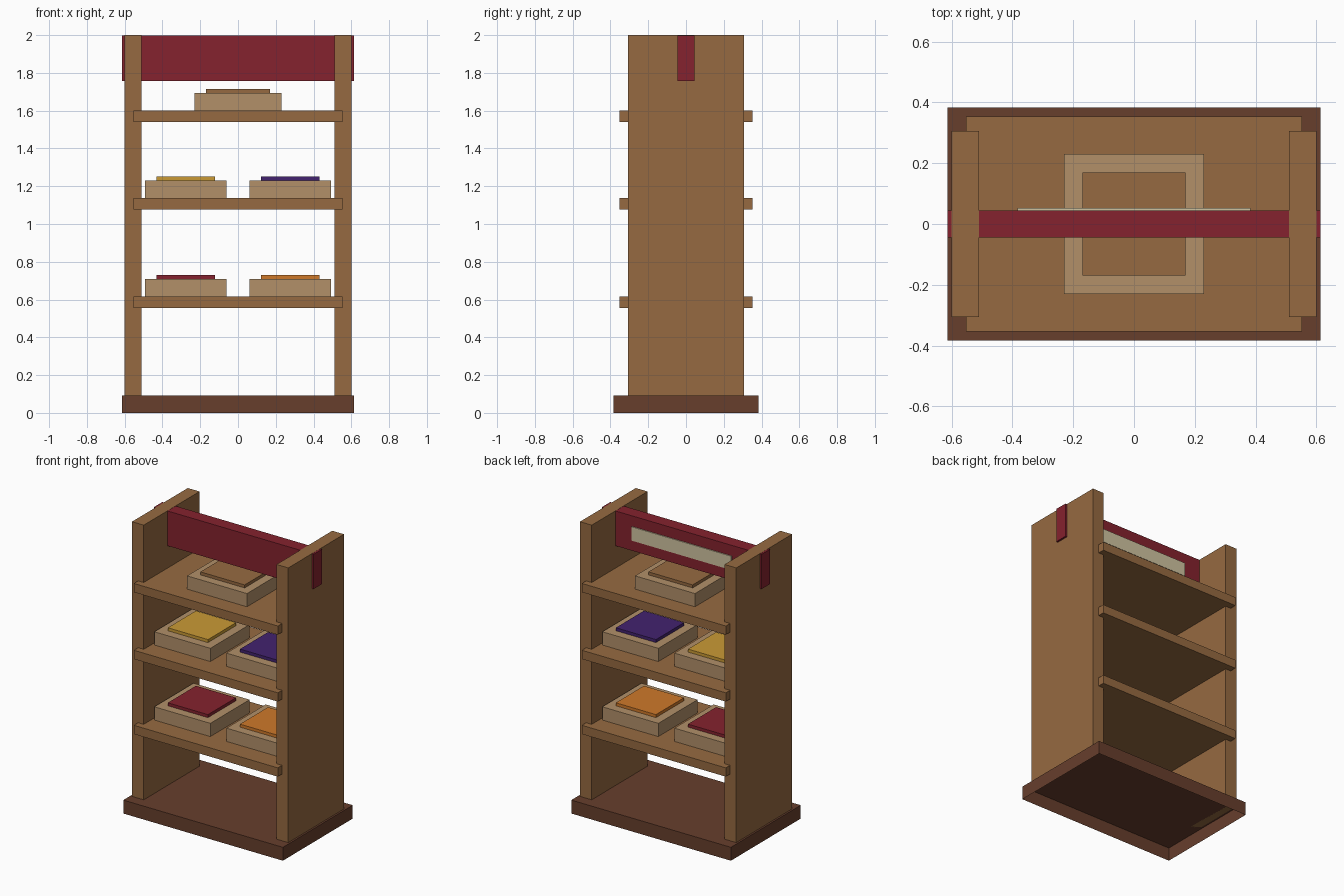
import bpy, bmesh

cube = bpy.data.objects.get("Cube")
if cube:
    bpy.data.objects.remove(cube, do_unlink=True)


def material(name, r, g, b):
    """Flat material from 0-255 display values, stored as linear."""
    lin = [((c / 255 + 0.055) / 1.055) ** 2.4 for c in (r, g, b)] + [1.0]
    m = bpy.data.materials.new(name)
    m.use_nodes = True
    m.diffuse_color = lin
    m.node_tree.nodes["Principled BSDF"].inputs["Base Color"].default_value = lin
    return m


WOOD = material("warm wood", 150, 106, 65)
DARK = material("dark wood", 103, 62, 44)
RED = material("deep red", 133, 34, 46)
TRAY = material("pale wood", 178, 144, 105)
GOLD = material("gold", 202, 154, 53)
PURPLE = material("purple", 66, 34, 110)
ORANGE = material("orange", 206, 121, 42)
CREAM = material("cream", 208, 195, 160)


def box(name, mat, x, y, z, open_bottom=False):
    """Box spanning the (low, high) pairs on each axis."""
    bm = bmesh.new()
    bmesh.ops.create_cube(bm, size=1)
    for v in bm.verts:
        v.co = [s[0] if c < 0 else s[1] for c, s in zip(v.co, (x, y, z))]
    bm.normal_update()
    if open_bottom:
        low = [f for f in bm.faces if f.normal.z < -0.5]
        bmesh.ops.delete(bm, geom=low, context="FACES_ONLY")
    mesh = bpy.data.meshes.new(name)
    bm.to_mesh(mesh)
    bm.free()
    mesh.materials.append(mat)
    obj = bpy.data.objects.new(name, mesh)
    bpy.context.collection.objects.link(obj)
    return obj


def around(centre, half):
    return (centre - half, centre + half)


# Hollow plinth and the two side panels
BASE_TOP = 0.093
box("base", DARK, around(0, 0.613), around(0, 0.383), (0, BASE_TOP), open_bottom=True)
for side, sign in (("left", 1), ("right", -1)):
    box(side + "_panel", WOOD, around(sign * 0.555, 0.045), around(0, 0.306), (BASE_TOP, 2))

# Header board through the panels, with a pale plate on its back
box("header_board", RED, around(0, 0.613), around(0, 0.045), (1.757, 1.999))
box("header_plate", CREAM, around(0, 0.383), (0.045, 0.052), (1.83, 1.926))


def display(name, x, z, tray_half, pad_half, mat):
    """Square tray with a thin coloured pad on top."""
    box(name + "_tray", TRAY, around(x, tray_half), around(0, tray_half), (z, z + 0.092))
    box(name + "_pad", mat, around(x, pad_half), around(0, pad_half), (z + 0.092, z + 0.113))


# Shelves, each with its trays listed as (side, x, tray half, pad half, colour)
SHELVES = {
    "lower": (0.617, [("right", -0.277, 0.215, 0.154, RED), ("left", 0.277, 0.215, 0.154, ORANGE)]),
    "middle": (1.138, [("right", -0.277, 0.215, 0.154, GOLD), ("left", 0.277, 0.215, 0.154, PURPLE)]),
    "upper": (1.602, [("centre", 0, 0.23, 0.17, WOOD)]),
}
for level, (top, trays) in SHELVES.items():
    box(level + "_shelf", WOOD, around(0, 0.553), around(0, 0.353), (top - 0.061, top))
    for side, x, tray_half, pad_half, mat in trays:
        display(level + "_" + side, x, top, tray_half, pad_half, mat)
